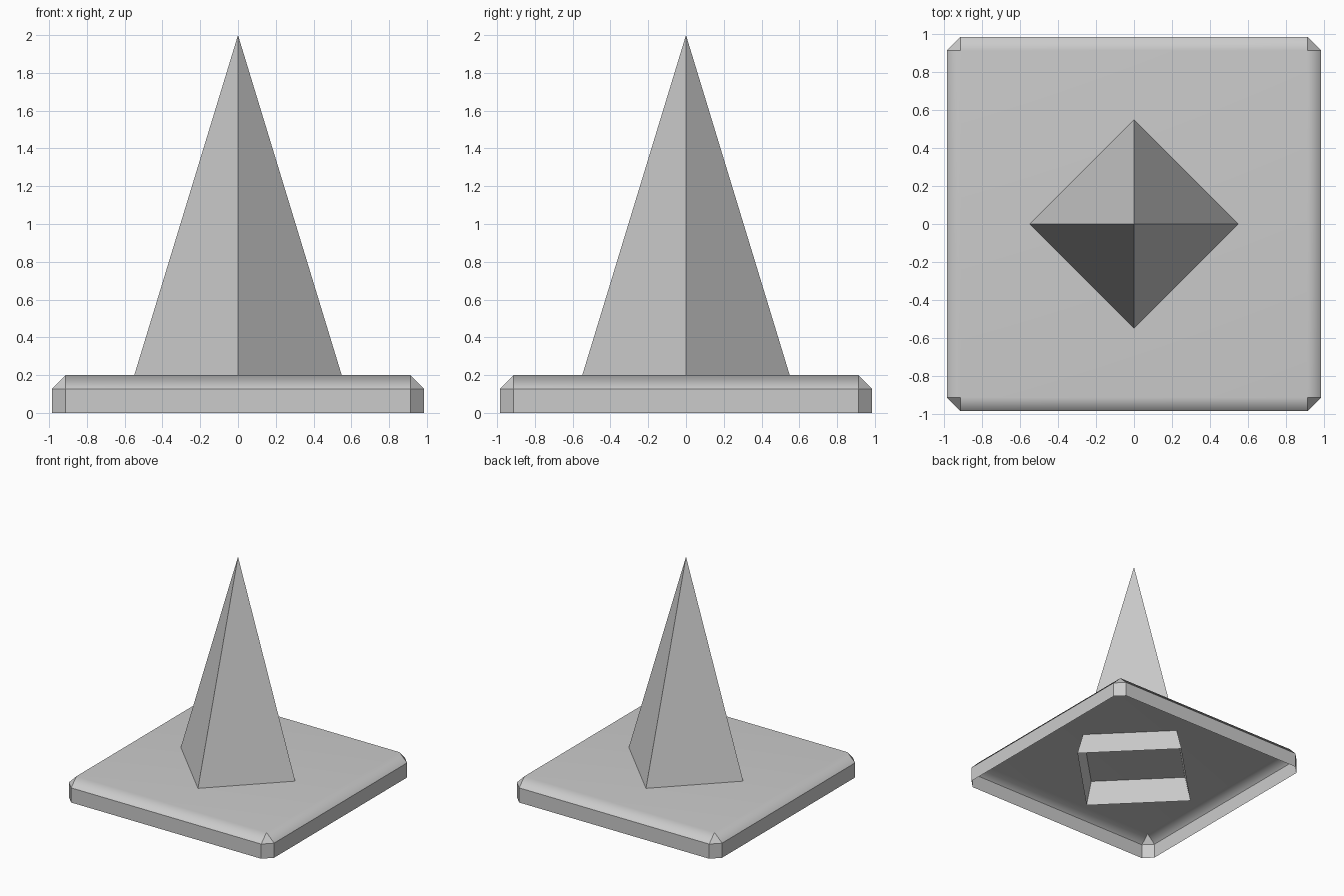
import bpy, bmesh, math
from mathutils import Matrix

if "Cube" in bpy.data.objects:
    bpy.data.objects.remove(bpy.data.objects["Cube"])


def add_object(name, bm):
    mesh = bpy.data.meshes.new(name)
    bm.to_mesh(mesh)
    bm.free()
    obj = bpy.data.objects.new(name, mesh)
    bpy.context.collection.objects.link(obj)
    return obj


HALF, HEIGHT, CHAMFER = 0.985, 0.2, 0.073

# Base plate: thin shell, open underneath, chamfered corners and top rim
bm = bmesh.new()
bmesh.ops.create_cube(bm, size=1, matrix=Matrix.Translation((0, 0, HEIGHT / 2))
                      @ Matrix.Diagonal((2 * HALF, 2 * HALF, HEIGHT, 1)))
bm.normal_update()
bottom = [f for f in bm.faces if f.normal.z < -0.5]
bmesh.ops.delete(bm, geom=bottom, context='FACES_ONLY')
edges = [e for e in bm.edges if not e.is_boundary]
bmesh.ops.bevel(bm, geom=edges, offset=CHAMFER, offset_type='OFFSET',
                segments=1, profile=0.5, affect='EDGES')
bm.normal_update()
for f in bm.faces:
    f.smooth = True
for e in bm.edges:
    # only the rim around the flat top is shaded soft
    e.smooth = any(f.normal.z > 0.9 for f in e.link_faces)
plate = add_object("base_plate", bm)
soft = plate.modifiers.new("soft_rim", 'WEIGHTED_NORMAL')
soft.keep_sharp = True

# Four-sided spike: open at the bottom, passes through the plate to the floor
bm = bmesh.new()
bmesh.ops.create_cone(bm, cap_ends=False, segments=4, radius1=0.61, radius2=0,
                      depth=2, matrix=Matrix.Translation((0, 0, 1)))
bmesh.ops.remove_doubles(bm, verts=bm.verts, dist=1e-4)
# Keep the corners on the x and y axes
if max(abs(v.co.x) for v in bm.verts) < 0.5:
    bmesh.ops.rotate(bm, verts=bm.verts, matrix=Matrix.Rotation(math.pi / 4, 3, 'Z'))
bmesh.ops.recalc_face_normals(bm, faces=bm.faces)
add_object("spike", bm)
